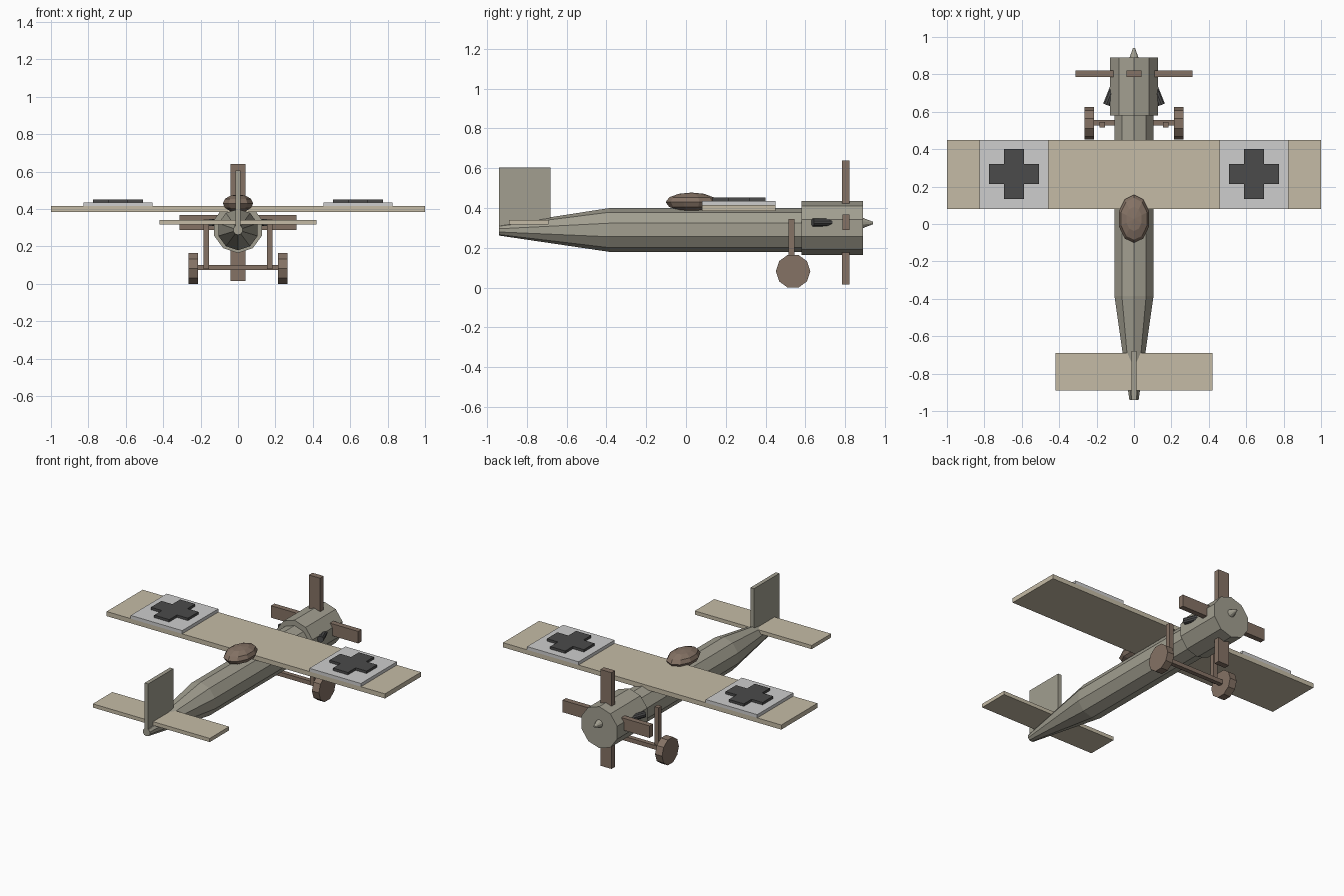
import bpy, bmesh, math
from mathutils import Vector, Matrix

cube = bpy.data.objects.get("Cube")
if cube:
    bpy.data.objects.remove(cube, do_unlink=True)


def material(name, r, g, b):
    m = bpy.data.materials.new(name)
    m.use_nodes = True
    m.diffuse_color = (r, g, b, 1)
    m.node_tree.nodes["Principled BSDF"].inputs["Base Color"].default_value = (r, g, b, 1)
    return m


CANVAS = material("tan canvas", 0.56, 0.50, 0.38)
METAL = material("olive grey", 0.36, 0.345, 0.28)
WOOD = material("brown wood", 0.235, 0.17, 0.13)
WHITE = material("pale grey", 0.61, 0.61, 0.61)
DARK = material("charcoal", 0.07, 0.07, 0.07)


def finish(name, bm, mat):
    bmesh.ops.recalc_face_normals(bm, faces=bm.faces)
    mesh = bpy.data.meshes.new(name)
    bm.to_mesh(mesh)
    bm.free()
    mesh.materials.append(mat)
    obj = bpy.data.objects.new(name, mesh)
    bpy.context.collection.objects.link(obj)
    return obj


def box(name, xs, ys, zs, mat):
    """Block spanning the given (low, high) ranges."""
    bm = bmesh.new()
    bmesh.ops.create_cube(bm, size=1)
    for v in bm.verts:
        v.co = [(lo + hi) / 2 + c * (hi - lo) for c, (lo, hi) in zip(v.co, (xs, ys, zs))]
    return finish(name, bm, mat)


def tube(name, rings, mat, sides=10):
    """Closed body along y through (y, centre z, radius) rings, a corner at the top."""
    bm = bmesh.new()
    loops = []
    for y, z, r in rings:
        angles = [math.tau * i / sides for i in range(sides)]
        loops.append([bm.verts.new((r * math.sin(a), y, z + r * math.cos(a))) for a in angles])
    for a, b in zip(loops, loops[1:]):
        for i in range(sides):
            j = (i + 1) % sides
            bm.faces.new((a[i], a[j], b[j], b[i]))
    bm.faces.new(loops[0])
    bm.faces.new(loops[-1])
    return finish(name, bm, mat)


def rod(name, start, end, radius, mat, sides=10):
    """Cylinder between two points."""
    start, end = Vector(start), Vector(end)
    axis = end - start
    turn = axis.to_track_quat("Z", "Y").to_matrix().to_4x4()
    bm = bmesh.new()
    bmesh.ops.create_cone(bm, cap_ends=True, segments=sides, radius1=radius, radius2=radius,
                          depth=axis.length, matrix=Matrix.Translation((start + end) / 2) @ turn)
    return finish(name, bm, mat)


# Fuselage, engine cowl and nose cap
tube("fuselage", [(-0.94, 0.288, 0.026), (-0.385, 0.29, 0.11), (0.62, 0.29, 0.11)], METAL)
tube("engine_cowl", [(0.58, 0.30, 0.135), (0.89, 0.30, 0.135)], METAL)
tube("nose_cap", [(0.87, 0.325, 0.033), (0.94, 0.325, 0.006)], METAL)

# Propeller
box("propeller_upright", (-0.04, 0.04), (0.785, 0.822), (0.015, 0.64), WOOD)
box("propeller_cross", (-0.313, 0.313), (0.786, 0.821), (0.289, 0.367), WOOD)

# Wing and tail
box("wing", (-1, 1), (0.08, 0.45), (0.385, 0.415), CANVAS)
box("tailplane", (-0.42, 0.42), (-0.89, -0.69), (0.317, 0.341), CANVAS)
box("fin", (-0.013, 0.013), (-0.94, -0.68), (0.30, 0.605), METAL)

# Cockpit dome
bm = bmesh.new()
bmesh.ops.create_uvsphere(bm, u_segments=10, v_segments=6, radius=1)
bmesh.ops.transform(bm, verts=bm.verts, matrix=Matrix.Translation((0, 0.027, 0.43))
                    @ Matrix.Diagonal((0.085, 0.129, 0.048, 1)))
finish("cockpit_dome", bm, WOOD)


def cross(name, x, y, z, arm, bar, height):
    """Raised plus shape."""
    corner = [(bar, bar), (bar, arm), (-bar, arm)]
    points = []
    for k in range(4):
        c, s = round(math.cos(k * math.pi / 2)), round(math.sin(k * math.pi / 2))
        points += [(x + c * u - s * v, y + s * u + c * v) for u, v in corner[:2]]
        u, v = corner[2]
        points.append((x + c * u - s * v, y + s * u + c * v))
    bm = bmesh.new()
    face = bm.faces.new([bm.verts.new((px, py, z)) for px, py in points])
    top = bmesh.ops.extrude_face_region(bm, geom=[face])["geom"]
    bmesh.ops.translate(bm, vec=(0, 0, height),
                        verts=[g for g in top if isinstance(g, bmesh.types.BMVert)])
    if face.is_valid and len(bm.faces) == len(points) + 1:
        bm.faces.new([v for v in bm.verts if v.co.z < z + height / 2])
    return finish(name, bm, DARK)


# Paired parts
for side, s in (("left", 1), ("right", -1)):
    def span(a, b):
        return tuple(sorted((s * a, s * b)))

    box(side + "_wing_panel", span(0.457, 0.827), (0.08, 0.45), (0.415, 0.436), WHITE)
    cross(side + "_wing_cross", s * 0.642, 0.267, 0.435, 0.133, 0.054, 0.017)
    rod(side + "_exhaust", (s * 0.147, 0.637, 0.328), (s * 0.095, 0.768, 0.328), 0.02, DARK)
    box(side + "_gear_strut", span(0.155, 0.185), (0.515, 0.545), (0.08, 0.345), WOOD)

    # Ten-sided wheel with corners pointing fore and aft
    bm = bmesh.new()
    bmesh.ops.create_cone(bm, cap_ends=True, segments=10, radius1=0.0865, radius2=0.0865, depth=0.05)
    first = max(bm.verts, key=lambda v: v.co.y).co
    bmesh.ops.rotate(bm, verts=bm.verts,
                     matrix=Matrix.Rotation(math.atan2(first.x, first.y), 3, "Z"))
    bmesh.ops.rotate(bm, verts=bm.verts, matrix=Matrix.Rotation(math.pi / 2, 3, "Y"))
    bmesh.ops.translate(bm, verts=bm.verts, vec=(s * 0.24, 0.538, 0.0825))
    finish(side + "_wheel", bm, WOOD)

box("axle", (-0.23, 0.23), (0.527, 0.556), (0.073, 0.10), WOOD)
